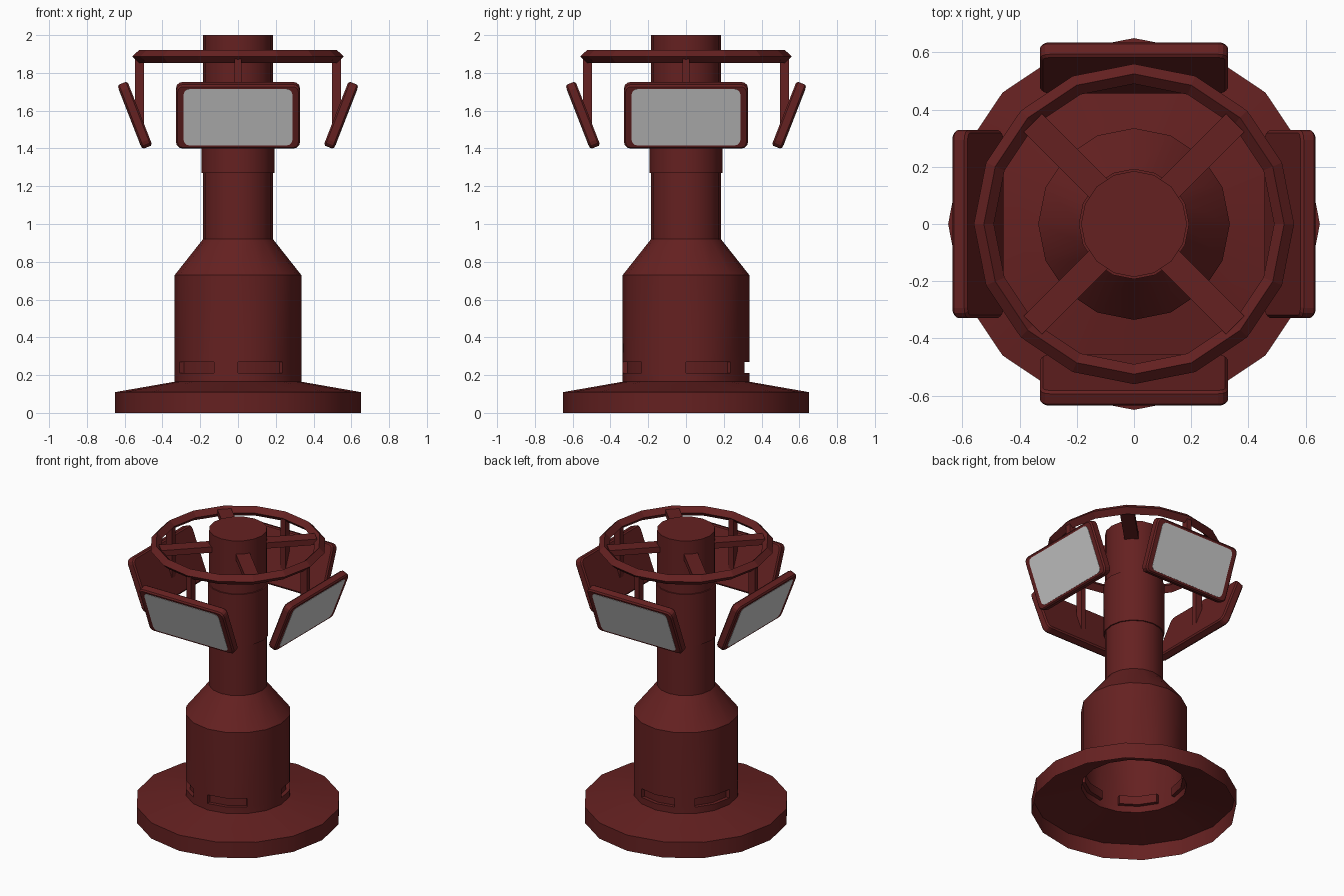
import bpy, bmesh
from math import radians, cos, sin, pi
from mathutils import Matrix

if "Cube" in bpy.data.objects:
    bpy.data.objects.remove(bpy.data.objects["Cube"])

SEG = 16
red = bpy.data.materials.new("dark_red")
red.diffuse_color = (0.13, 0.015, 0.015, 1)
red.use_nodes = True
red.node_tree.nodes["Principled BSDF"].inputs["Base Color"].default_value = red.diffuse_color


def finish(name, bm, mat=red):
    me = bpy.data.meshes.new(name)
    bm.to_mesh(me)
    bm.free()
    ob = bpy.data.objects.new(name, me)
    bpy.context.collection.objects.link(ob)
    if mat:
        me.materials.append(mat)
    return ob


def smooth(ob):
    bpy.ops.object.select_all(action='DESELECT')
    ob.select_set(True)
    bpy.context.view_layer.objects.active = ob
    bpy.ops.object.shade_smooth_by_angle(angle=radians(30))


def lathe(profile, cap=False, closed=False):
    """Revolve (radius, z) points; column 0 starts at the front (-y)."""
    bm = bmesh.new()
    rows = [[bm.verts.new((r * sin(2 * pi * i / SEG), -r * cos(2 * pi * i / SEG), z))
             for i in range(SEG)] for r, z in profile]
    pairs = list(zip(rows, rows[1:])) + ([(rows[-1], rows[0])] if closed else [])
    grid = [[bm.faces.new((a[i], a[(i + 1) % SEG], b[(i + 1) % SEG], b[i]))
             for i in range(SEG)] for a, b in pairs]
    if cap:
        bm.faces.new(rows[-1])
    bm.normal_update()
    return bm, grid


def box(size, matrix, round_r=0):
    """Box, with the four edges along y rounded if asked."""
    bm = bmesh.new()
    bmesh.ops.create_cube(bm, size=1)
    bmesh.ops.scale(bm, vec=size, verts=bm.verts)
    if round_r:
        edges = [e for e in bm.edges
                 if abs(e.verts[0].co.y - e.verts[1].co.y) > size[1] / 2]
        bmesh.ops.bevel(bm, geom=edges, offset=round_r, segments=3,
                        profile=0.5, affect='EDGES')
    bm.transform(matrix)
    return bm


# Pedestal: open-bottomed flange, body, shoulder and column
bm, grid = lathe([(0.65, 0), (0.65, 0.11), (0.335, 0.165), (0.335, 0.21),
                  (0.335, 0.27), (0.335, 0.73), (0.185, 0.92), (0.185, 2.0)], cap=True)
# Five recessed slots, each two facets wide
for start in (0, 4, 7, 10, 13):
    faces = [grid[3][start], grid[3][start + 1]]
    bmesh.ops.inset_region(bm, faces=faces, thickness=0, depth=0)
    for v in {v for f in faces for v in f.verts}:
        v.co.x *= 0.925
        v.co.y *= 0.925
smooth(finish("pedestal", bm))

# Sleeve around the column
bm, _ = lathe([(0.183, 1.27), (0.193, 1.27), (0.193, 1.63), (0.183, 1.63)])
smooth(finish("column_sleeve", bm))

# Top ring with a diamond section
bm, _ = lathe([(0.56, 1.886), (0.525, 1.92), (0.49, 1.886), (0.525, 1.852)], closed=True)
finish("top_ring", bm)

tilt = Matrix.Translation((0, -0.546, 1.576)) @ Matrix.Rotation(radians(21.3), 4, 'X')
for k, side in enumerate(("front", "right", "back", "left")):
    turn = Matrix.Rotation(k * pi / 2, 4, 'Z')
    diagonal = Matrix.Rotation(k * pi / 2 + pi / 4, 4, 'Z')

    # Diagonal spoke from column to ring
    finish(f"spoke_{k + 1}", box((0.09, 0.34, 0.04),
           diagonal @ Matrix.Translation((0, -0.33, 1.888))))

    # Post hanging from the ring
    finish(f"{side}_post", box((0.036, 0.048, 0.37),
           turn @ Matrix.Translation((0, -0.521, 1.697))))

    # Tilted display frame and its grey screen
    frame = finish(f"{side}_display_frame", box((0.656, 0.057, 0.363), turn @ tilt, 0.035))
    bev = frame.modifiers.new("edge", 'BEVEL')
    bev.width = 0.009
    bev.segments = 1
    bev.limit_method = 'ANGLE'
    bev.angle_limit = radians(60)
    finish(f"{side}_screen", box((0.575, 0.006, 0.32),
           turn @ tilt @ Matrix.Translation((0, -0.0275, 0)), 0.03), None)
